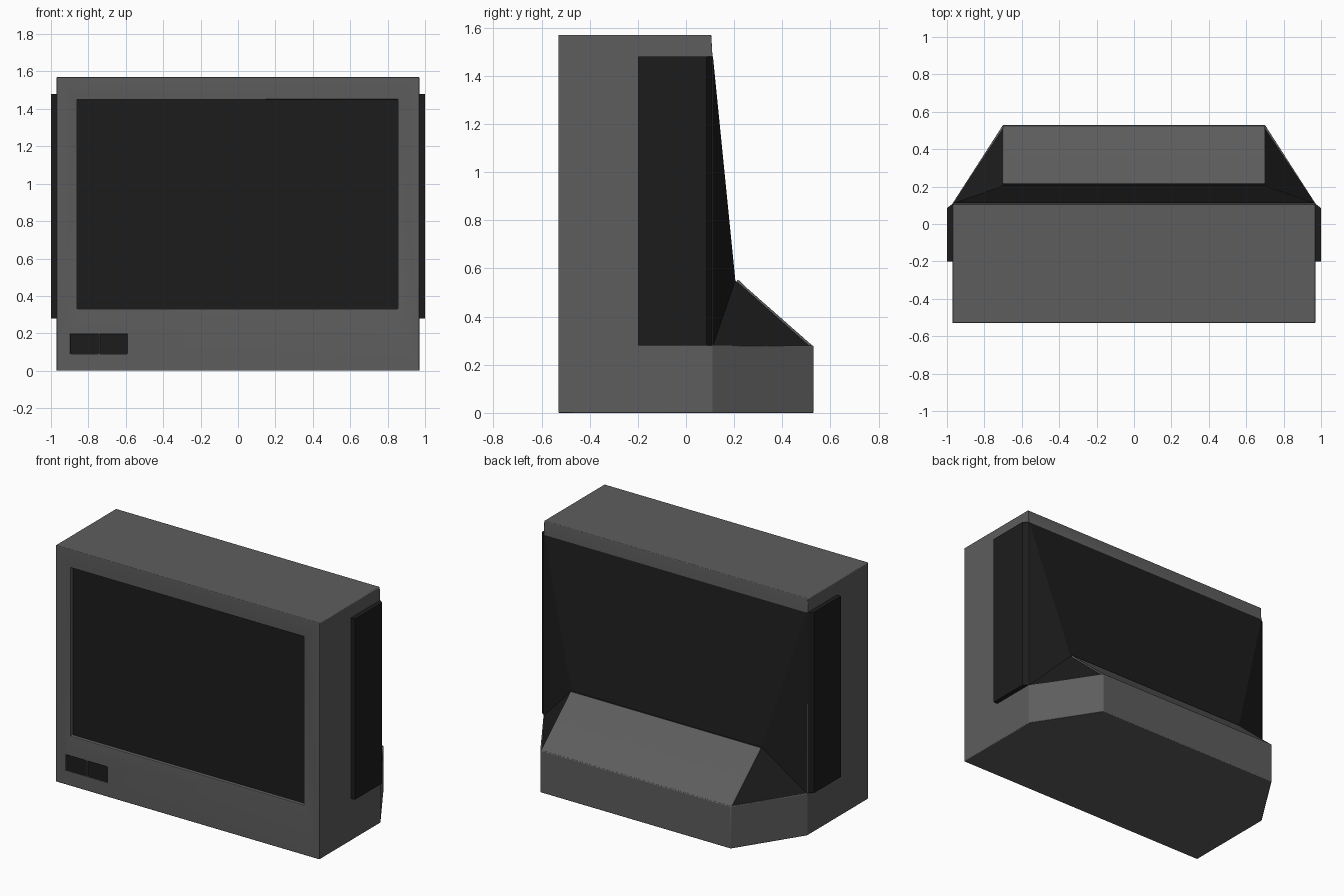
import bpy, bmesh

if "Cube" in bpy.data.objects:
    bpy.data.objects.remove(bpy.data.objects["Cube"])


def material(name, value):
    m = bpy.data.materials.new(name)
    m.diffuse_color = (value, value, value, 1)
    m.use_nodes = True
    m.node_tree.nodes["Principled BSDF"].inputs["Base Color"].default_value = m.diffuse_color
    return m


GREY = material("grey plastic", 0.11)
DARK = material("dark plastic", 0.012)


def add_object(name, bm, mat):
    bmesh.ops.recalc_face_normals(bm, faces=bm.faces)
    me = bpy.data.meshes.new(name)
    bm.to_mesh(me)
    bm.free()
    me.materials.append(mat)
    ob = bpy.data.objects.new(name, me)
    bpy.context.collection.objects.link(ob)
    return ob


def side_extrusion(name, profile, mat):
    """Extrude a (half width, y, z) side profile symmetrically across x."""
    bm = bmesh.new()
    left = [bm.verts.new((-w, y, z)) for w, y, z in profile]
    right = [bm.verts.new((w, y, z)) for w, y, z in profile]
    bm.faces.new(left)
    bm.faces.new(right[::-1])
    n = len(profile)
    for i in range(n):
        j = (i + 1) % n
        bm.faces.new((left[i], right[i], right[j], left[j]))
    # the tapered sides are not planar as one polygon
    bmesh.ops.connect_verts_nonplanar(bm, angle_limit=0.01, faces=bm.faces[:])
    return add_object(name, bm, mat)


def box(name, x0, x1, y0, y1, z0, z1, mat):
    bm = bmesh.new()
    bmesh.ops.create_cube(bm, size=1)
    for v in bm.verts:
        v.co = ((x0 + x1) / 2 + v.co.x * (x1 - x0),
                (y0 + y1) / 2 + v.co.y * (y1 - y0),
                (z0 + z1) / 2 + v.co.z * (z1 - z0))
    return add_object(name, bm, mat)


def soften(ob, width):
    bev = ob.modifiers.new("bevel", 'BEVEL')
    bev.width = width
    bev.segments = 3
    bev.limit_method = 'ANGLE'
    bev.angle_limit = 0.7


# Casing: deep front frame with a low base tapering to the rear
casing = side_extrusion("casing", [
    (0.97, -0.53, 0), (0.97, 0.11, 0), (0.70, 0.53, 0), (0.70, 0.53, 0.28),
    (0.97, 0.11, 0.28), (0.97, 0.11, 1.48), (0.97, 0.105, 1.57),
    (0.97, -0.53, 1.57)], GREY)

# Screen and button recesses
openings = [("screen", -0.86, 0.855, 0.33, 1.45, 0.025),
            ("left_button", -0.895, -0.747, 0.09, 0.197, 0.012),
            ("right_button", -0.738, -0.592, 0.09, 0.197, 0.012)]
for name, x0, x1, z0, z1, depth in openings:
    cutter = box(name + "_cutter", x0, x1, -0.6, -0.49, z0, z1, GREY)
    cutter.hide_render = True
    cutter.hide_viewport = True
    cut = casing.modifiers.new(name, 'BOOLEAN')
    cut.operation = 'DIFFERENCE'
    cut.object = cutter
    box(name, x0, x1, -0.53 + depth, -0.485, z0, z1, DARK)
soften(casing, 0.014)

# Dark rear cover: sloping back, mirrored faceted sides
bm = bmesh.new()
points = [(1.0, -0.20), (1.0, 0.085), (0.965, 0.112)]
for s in (-1, 1):
    low = [bm.verts.new((s * x, y, 0.28)) for x, y in points]
    high = [bm.verts.new((s * x, y, 1.48)) for x, y in points]
    front = [bm.verts.new((s * 0.96, -0.20, z)) for z in (0.28, 1.48)]
    heel = bm.verts.new((s * 0.70, 0.51, 0.28))
    waist = bm.verts.new((s * 0.70, 0.205, 0.55))
    for i in range(2):
        bm.faces.new((low[i], low[i + 1], high[i + 1], high[i]))
    bm.faces.new((front[0], low[0], high[0], front[1]))
    bm.faces.new([front[0]] + low)
    bm.faces.new([front[1]] + high)
    bm.faces.new((low[2], waist, high[2]))
    bm.faces.new((low[2], heel, waist))
    if s < 0:
        first = (high[2], waist, heel)
    else:
        for i in range(2):
            bm.faces.new((first[i], high[2] if i == 0 else waist,
                          waist if i == 0 else heel, first[i + 1]))
add_object("rear_cover", bm, DARK)

# Sloping grey lid over the rear electronics
lid = side_extrusion("rear_lid", [
    (0.70, 0.53, 0.275), (0.70, 0.24, 0.53), (0.70, 0.215, 0.555),
    (0.70, 0.205, 0.53), (0.70, 0.50, 0.275)], GREY)
soften(lid, 0.006)

# Smooth the bevels, keep the facets sharp
bpy.ops.object.select_all(action='DESELECT')
for ob in (casing, lid):
    ob.select_set(True)
    bpy.context.view_layer.objects.active = ob
bpy.ops.object.shade_smooth_by_angle(angle=0.5)
